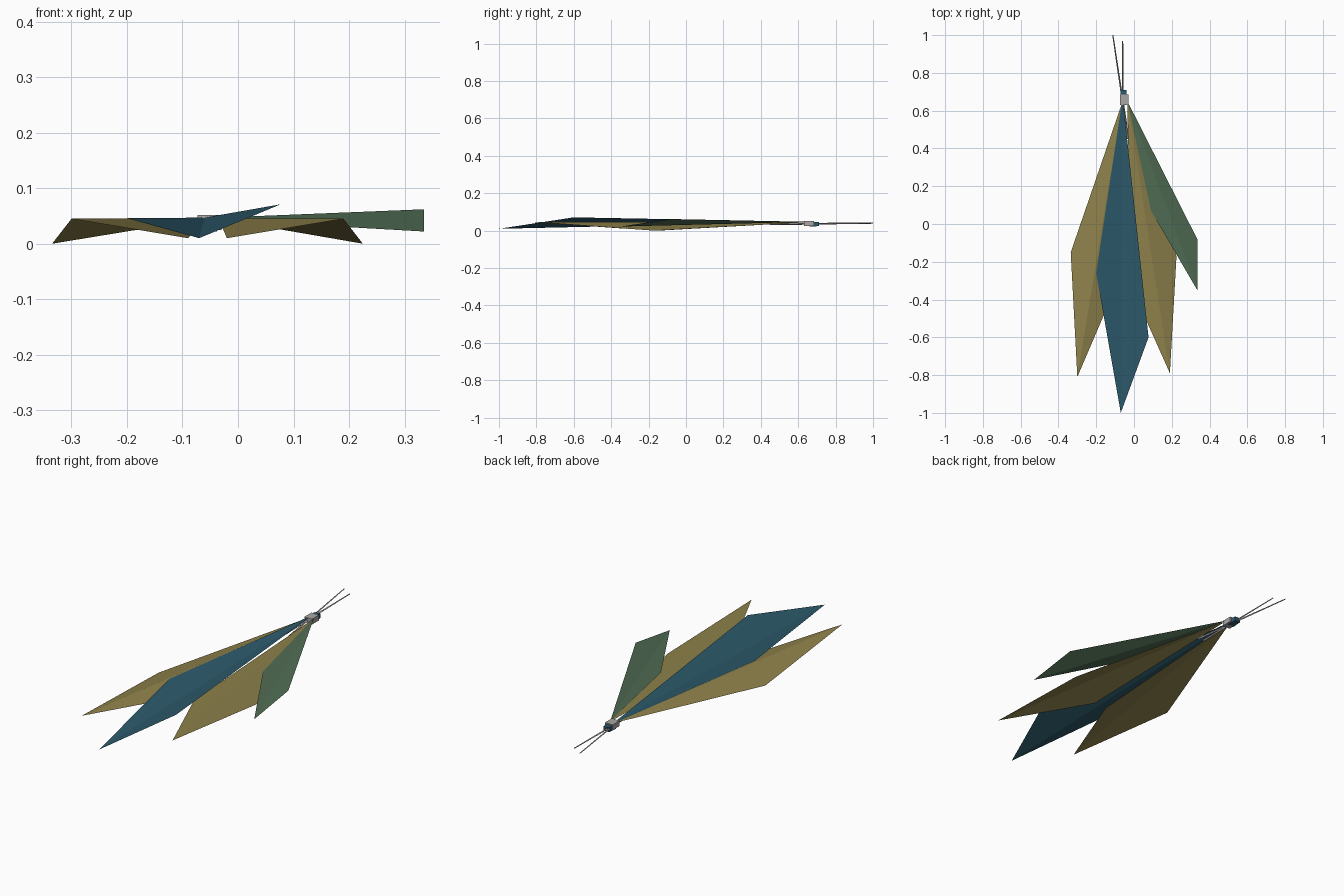
import bpy
import bmesh
from mathutils import Vector

default = bpy.data.objects.get("Cube")
if default:
    bpy.data.objects.remove(default, do_unlink=True)


def make_material(name, rgb):
    mat = bpy.data.materials.new(name)
    mat.use_nodes = True
    colour = (*rgb, 1)
    mat.diffuse_color = colour
    mat.node_tree.nodes["Principled BSDF"].inputs["Base Color"].default_value = colour
    return mat


ochre = make_material("ochre", (0.27, 0.22, 0.07))
blue = make_material("deep_blue", (0.025, 0.1, 0.145))
green = make_material("muted_green", (0.08, 0.15, 0.088))
grey = make_material("pale_grey", (0.4, 0.38, 0.38))


def finish(name, bm, mat):
    mesh = bpy.data.meshes.new(name)
    bm.to_mesh(mesh)
    bm.free()
    mesh.materials.append(mat)
    obj = bpy.data.objects.new(name, mesh)
    bpy.context.collection.objects.link(obj)
    return obj


def feather(name, mat, root, left, tip, right):
    """Two flat vanes folded along the line from root to tip."""
    bm = bmesh.new()
    r, a, t, b = [bm.verts.new(p) for p in (root, left, tip, right)]
    bm.faces.new((r, a, t))
    bm.faces.new((r, t, b))
    return finish(name, bm, mat)


def block(name, mat, low, high, taper=1.0):
    """Box between two corners, narrowed at its back end."""
    low, high = Vector(low), Vector(high)
    mid, size = (low + high) / 2, high - low
    bm = bmesh.new()
    bmesh.ops.create_cube(bm, size=1)
    for v in bm.verts:
        k = taper if v.co.y > 0 else 1
        v.co = mid + Vector((v.co.x * size.x * k, v.co.y * size.y, v.co.z * size.z * k))
    return finish(name, bm, mat)


def quill(name, start, end, radius):
    """Thin four-sided rod, slimmer toward its end."""
    start, end = Vector(start), Vector(end)
    axis = end - start
    bm = bmesh.new()
    bmesh.ops.create_cone(bm, cap_ends=True, segments=4, radius1=radius,
                          radius2=radius * 0.5, depth=axis.length)
    obj = finish(name, bm, grey)
    obj.location = (start + end) / 2
    obj.rotation_mode = "QUATERNION"
    obj.rotation_quaternion = axis.to_track_quat("Z", "Y")
    return obj


# Feathers
feather("right_ochre_feather", ochre, (-0.06, 0.65, 0.045),
        (-0.335, -0.15, 0), (-0.3, -0.81, 0.045), (-0.09, -0.32, 0.01))
feather("left_ochre_feather", ochre, (-0.035, 0.65, 0.045),
        (-0.02, -0.32, 0.01), (0.19, -0.79, 0.045), (0.225, -0.17, 0))
feather("blue_feather", blue, (-0.06, 0.67, 0.047),
        (-0.2, -0.26, 0.046), (-0.07, -1, 0.01), (0.077, -0.6, 0.071))
feather("green_feather", green, (-0.035, 0.65, 0.047),
        (0.09, 0.07, 0.036), (0.335, -0.35, 0.022), (0.335, -0.08, 0.062))

# Binding
block("binding_core", blue, (-0.073, 0.66, 0.022), (-0.038, 0.71, 0.048), 0.85)
block("binding_clasp", grey, (-0.073, 0.63, 0.025), (-0.03, 0.685, 0.052))

# Quills
quill("right_quill", (-0.03, 0.45, 0.035), (-0.112, 1, 0.04), 0.006)
quill("left_quill", (-0.06, 0.45, 0.035), (-0.06, 0.97, 0.04), 0.006)
